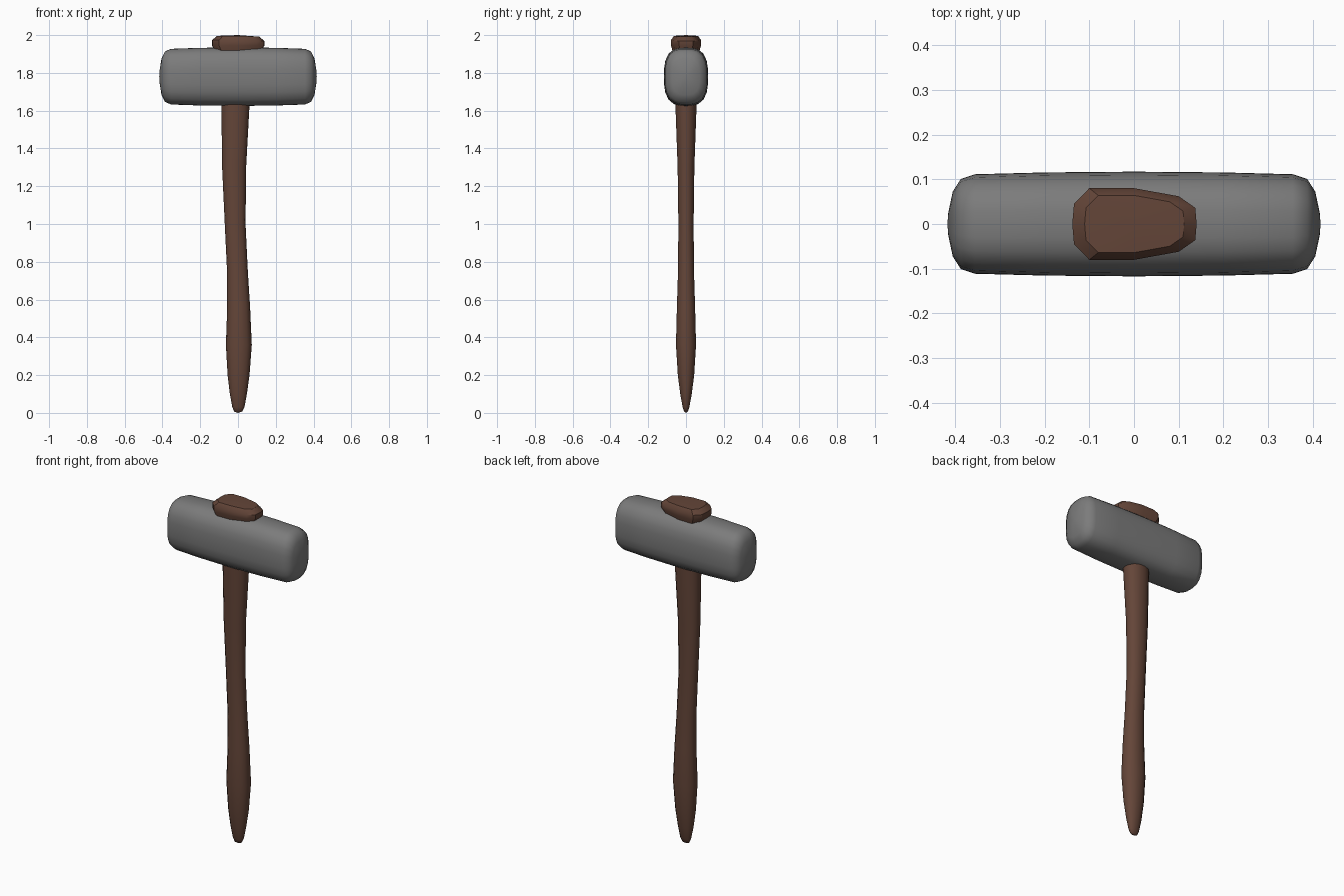
import bpy, bmesh, math
from mathutils import Vector

if "Cube" in bpy.data.objects:
    bpy.data.objects.remove(bpy.data.objects["Cube"])


def material(name, rgb):
    m = bpy.data.materials.new(name)
    m.diffuse_color = (*rgb, 1)
    m.use_nodes = True
    m.node_tree.nodes["Principled BSDF"].inputs["Base Color"].default_value = m.diffuse_color
    return m


def superellipse(n, count):
    pts = []
    for i in range(count):
        a = 2 * math.pi * i / count
        c, s = math.cos(a), math.sin(a)
        r = (abs(c) ** n + abs(s) ** n) ** (-1 / n)
        pts.append((r * c, r * s))
    return pts


def loft(name, rings, start, end, mat, angle):
    """Skin a list of rings, closing each end with a fan to a tip point."""
    bm = bmesh.new()
    vs = [[bm.verts.new(p) for p in r] for r in rings]
    n = len(vs[0])
    for a, b in zip(vs, vs[1:]):
        for i in range(n):
            j = (i + 1) % n
            bm.faces.new((a[i], a[j], b[j], b[i]))
    for ring, tip in ((vs[0], start), (vs[-1], end)):
        t = bm.verts.new(tip)
        for i in range(n):
            bm.faces.new((ring[i], ring[(i + 1) % n], t))
    bmesh.ops.recalc_face_normals(bm, faces=bm.faces)
    me = bpy.data.meshes.new(name)
    bm.to_mesh(me)
    bm.free()
    me.materials.append(mat)
    ob = bpy.data.objects.new(name, me)
    bpy.context.collection.objects.link(ob)
    bpy.ops.object.select_all(action='DESELECT')
    ob.select_set(True)
    bpy.context.view_layer.objects.active = ob
    bpy.ops.object.shade_smooth_by_angle(angle=math.radians(angle))
    return ob


wood = material("dark wood", (0.127, 0.060, 0.040))
steel = material("grey steel", (0.20, 0.20, 0.20))

# Head: rounded block lofted along x, with domed striking faces
section = superellipse(2.9, 24)
half = [(0.415, 0.22), (0.405, 0.62), (0.387, 0.86), (0.355, 0.95),
        (0.2, 0.985)]
stations = [(-x, s) for x, s in half] + [(0, 1)] + [(x, s) for x, s in half[::-1]]
rings = [[(x, 0.117 * s * u, 1.78 + 0.155 * s * v) for u, v in section]
         for x, s in stations]
loft("hammer_head", rings, (-0.417, 0, 1.78), (0.417, 0, 1.78), steel, 60)

# Handle: curved oval shaft: z, left x, right x, half depth
shaft = [(0.007, -0.020, 0.022, 0.010), (0.03, -0.030, 0.034, 0.018),
         (0.10, -0.043, 0.047, 0.031), (0.20, -0.055, 0.061, 0.044),
         (0.36, -0.064, 0.073, 0.054), (0.56, -0.057, 0.064, 0.049),
         (0.75, -0.058, 0.052, 0.043), (1.00, -0.070, 0.040, 0.041),
         (1.30, -0.084, 0.043, 0.045), (1.63, -0.088, 0.061, 0.057),
         (1.90, -0.088, 0.070, 0.060)]
oval = superellipse(2.2, 14)
rings = [[((l + r) / 2 + (r - l) / 2 * u, d * v, z) for u, v in oval]
         for z, l, r, d in shaft]
loft("handle", rings, (0, 0, 0), (0, 0, 1.91), wood, 60)

# Handle end: faceted wooden knob poking out above the head
side = [(0.140, 0.0), (0.137, 0.036), (0.100, 0.062), (0.0, 0.080),
        (-0.100, 0.080), (-0.134, 0.045), (-0.138, 0.0)]
outline = side + [(x, -y) for x, y in side[-2:0:-1]]
levels = [(1.895, 0.80), (1.945, 1.0), (1.973, 1.0), (1.996, 0.80)]
rings = [[(x * s, y * s, z - 0.03 * max(0, x) * (z > 1.95)) for x, y in outline]
         for z, s in levels]
loft("handle_top", rings, (0, 0, 1.89), (0, 0, 2.0), wood, 35)
